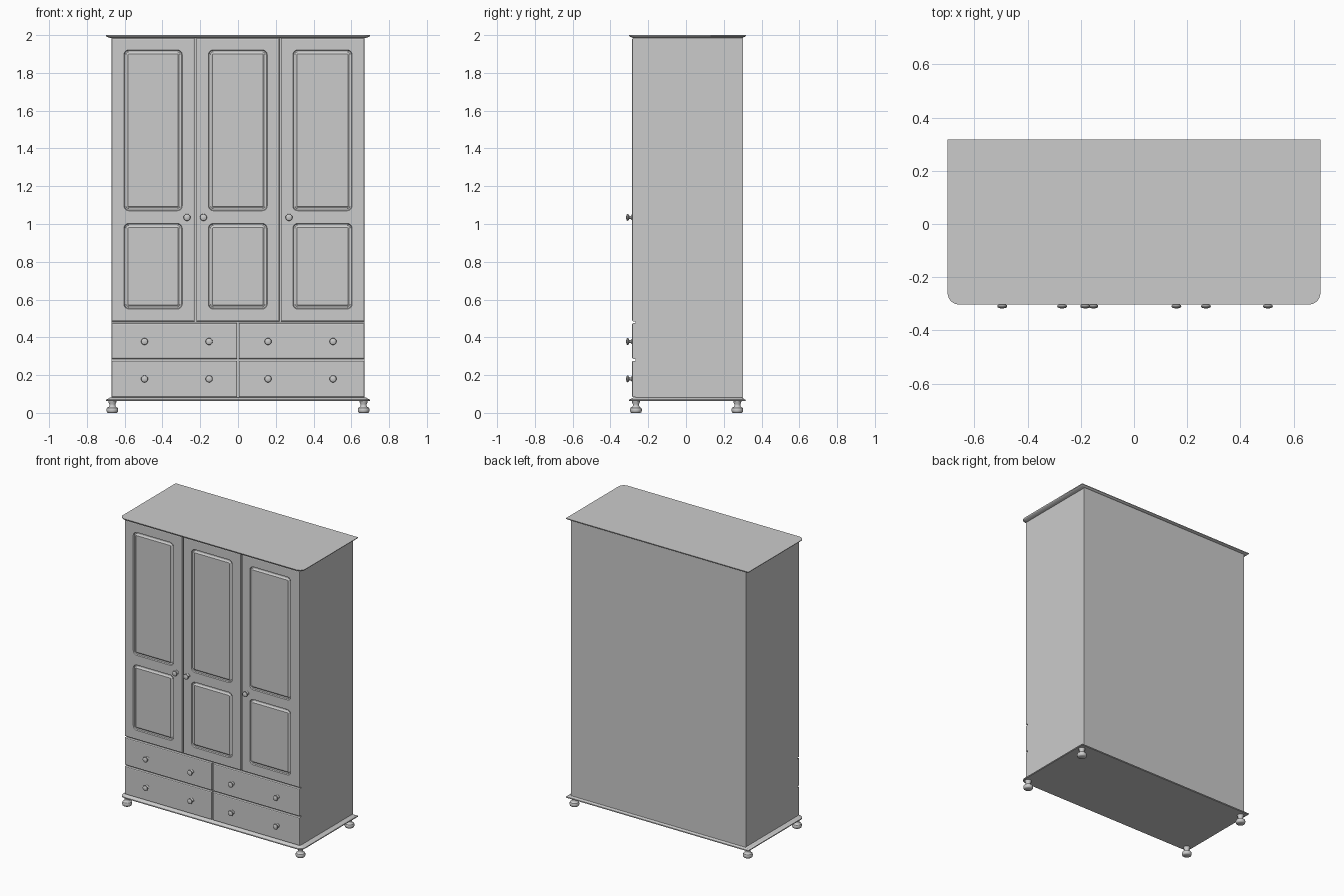
import bpy, bmesh, math
from mathutils import Matrix, Vector

if "Cube" in bpy.data.objects:
    bpy.data.objects.remove(bpy.data.objects["Cube"])

GREY = (0.6, 0.6, 0.6, 1)
paint = bpy.data.materials.new("grey_paint")
paint.use_nodes = True
paint.diffuse_color = GREY
paint.node_tree.nodes["Principled BSDF"].inputs["Base Color"].default_value = GREY

FRONT, SEAT, BACK = -0.285, -0.267, 0.301   # door face, carcass front, back


def finish(name, bm, smooth=False):
    bmesh.ops.recalc_face_normals(bm, faces=bm.faces)
    mesh = bpy.data.meshes.new(name)
    bm.to_mesh(mesh)
    bm.free()
    mesh.materials.append(paint)
    ob = bpy.data.objects.new(name, mesh)
    bpy.context.collection.objects.link(ob)
    if smooth:
        bpy.ops.object.select_all(action='DESELECT')
        ob.select_set(True)
        bpy.context.view_layer.objects.active = ob
        bpy.ops.object.shade_smooth_by_angle(angle=math.radians(40))
    return ob


def rounded_rect(x0, x1, z0, z1, r, steps=5):
    """Corner-rounded outline, counter-clockwise."""
    pts = []
    corners = [(x1 - r, z1 - r), (x0 + r, z1 - r), (x0 + r, z0 + r), (x1 - r, z0 + r)]
    for q, (cx, cz) in enumerate(corners):
        for s in range(steps + 1):
            a = math.pi / 2 * (q + s / steps)
            pts.append((cx + r * math.cos(a), cz + r * math.sin(a)))
    return pts


def bridge(bm, a, b):
    n = len(a)
    for i in range(n):
        bm.faces.new((a[i], a[(i + 1) % n], b[(i + 1) % n], b[i]))


def ring(bm, pts, y):
    return [bm.verts.new((x, y, z)) for x, z in pts]


def front_panel(name, x0, x1, z0, z1, holes=()):
    """Slab with a chamfered front edge and optional routed grooves."""
    bm = bmesh.new()
    c = 0.006

    def box(d):
        return [(x0 + d, z0 + d), (x1 - d, z0 + d), (x1 - d, z1 - d), (x0 + d, z1 - d)]
    back = ring(bm, box(0), SEAT)
    side = ring(bm, box(0), FRONT + c)
    mid = ring(bm, box(c * 0.3), FRONT + c * 0.3)
    rim = ring(bm, box(c), FRONT)
    bm.faces.new(back)
    for a, b in ((back, side), (side, mid), (mid, rim)):
        bridge(bm, a, b)
    loops = [rim]
    for hx0, hx1, hz0, hz1 in holes:
        # groove section: inset, depth, corner radius
        section = [(0, 0, 0.026), (0.004, 0.007, 0.022), (0.011, 0.008, 0.015),
                   (0.015, 0.006, 0.011), (0.022, 0, 0.004)]
        rings = [ring(bm, rounded_rect(hx0 + i, hx1 - i, hz0 + i, hz1 - i, r), FRONT + d)
                 for i, d, r in section]
        for a, b in zip(rings, rings[1:]):
            bridge(bm, a, b)
        bm.faces.new(rings[-1])
        loops.append(rings[0])
    if holes:
        edges = [bm.edges.get((lp[i - 1], lp[i])) for lp in loops for i in range(len(lp))]
        bmesh.ops.triangle_fill(bm, edges=edges, use_beauty=True, normal=Vector((0, -1, 0)))
    else:
        bm.faces.new(rim)
    return finish(name, bm)


def plate(name, levels):
    """Board with rounded front corners; levels are (height, edge inset)."""
    bm = bmesh.new()
    rings = []
    for z, i in levels:
        hw, r = 0.70 - i, 0.042 - i
        y0, y1 = -0.302 + i, 0.317 - i
        pts = [(hw, y1), (-hw, y1)]
        for cx, start in ((-hw + r, math.pi), (hw - r, 1.5 * math.pi)):
            for s in range(9):
                a = start + math.pi / 2 * s / 8
                pts.append((cx + r * math.cos(a), y0 + r + r * math.sin(a)))
        rings.append([bm.verts.new((x, y, z)) for x, y in pts])
    for a, b in zip(rings, rings[1:]):
        bridge(bm, a, b)
    bm.faces.new(rings[0])
    bm.faces.new(rings[-1])
    return finish(name, bm, True)


def turned(name, profile, matrix, sides=20):
    """Lathe a (radius, height) profile and place it."""
    bm = bmesh.new()
    rings = [[bm.verts.new((r * math.cos(math.tau * k / sides),
                            r * math.sin(math.tau * k / sides), h))
              for k in range(sides)] for r, h in profile]
    for a, b in zip(rings, rings[1:]):
        bridge(bm, a, b)
    bm.faces.new(rings[0])
    bm.faces.new(rings[-1])
    bm.transform(matrix)
    return finish(name, bm, True)


# Carcass
bm = bmesh.new()
bmesh.ops.create_cube(bm, size=1, matrix=Matrix.Translation((0, (SEAT + BACK) / 2, 1.033))
                      @ Matrix.Diagonal((1.34, BACK - SEAT, 1.91, 1)))
finish("carcass", bm)

# Moulded top and base boards
plate("top_board", [(1.984, 0.024), (1.988, 0.015), (1.991, 0.006), (1.995, 0.001), (2.0, 0)])
plate("base_board", [(0.062, 0.003), (0.065, 0), (0.070, 0.001), (0.073, 0.008),
                     (0.077, 0.015), (0.081, 0.022)])

# Doors, each with a tall and a short routed panel
doors = {"right_door": (-0.67, -0.229, -0.604, -0.295),
         "middle_door": (-0.221, 0.219, -0.157, 0.155),
         "left_door": (0.227, 0.67, 0.290, 0.604)}
for name, (x0, x1, p0, p1) in doors.items():
    front_panel(name, x0, x1, 0.485, 1.984,
                [(p0, p1, 1.07, 1.922), (p0, p1, 0.55, 1.003)])

# Two rows of two drawers
for row, (z0, z1) in {"lower": (0.083, 0.276), "upper": (0.286, 0.475)}.items():
    for side, x0, x1 in (("right", -0.67, -0.004), ("left", 0.004, 0.67)):
        front_panel(f"{row}_{side}_drawer", x0, x1, z0, z1)

# Knobs
knob = [(0.014, -0.002), (0.014, 0.003), (0.009, 0.006), (0.007, 0.011), (0.009, 0.016),
        (0.017, 0.020), (0.0185, 0.024), (0.017, 0.028), (0.011, 0.031), (0.003, 0.032)]
spots = [(x, 1.035) for x in (-0.27, -0.183, 0.27)]
spots += [(x, z) for z in (0.18, 0.378) for x in (-0.495, -0.153, 0.159, 0.503)]
for i, (x, z) in enumerate(spots):
    turned(f"knob_{i + 1}", knob,
           Matrix.Translation((x, FRONT, z)) @ Matrix.Rotation(math.pi / 2, 4, 'X'))

# Bun feet
foot = [(0.024, 0), (0.029, 0.004), (0.031, 0.012), (0.031, 0.020), (0.028, 0.027),
        (0.020, 0.031), (0.016, 0.038), (0.016, 0.046), (0.020, 0.054), (0.022, 0.064)]
for fy, depth in (("front", -0.265), ("back", 0.272)):
    for fx, x in (("right", -0.665), ("left", 0.665)):
        turned(f"{fy}_{fx}_foot", foot, Matrix.Translation((x, depth, 0)))
